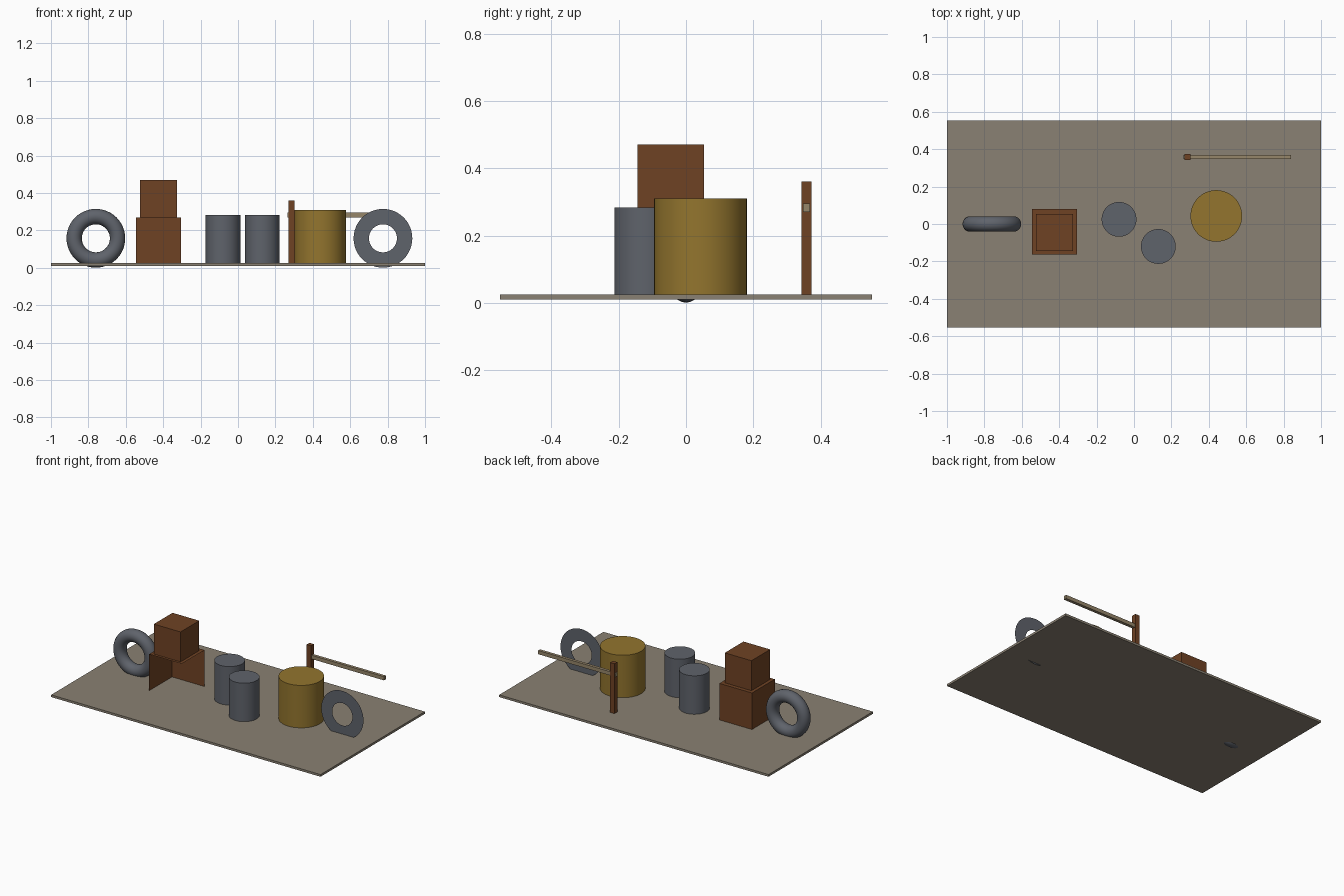
import bpy, bmesh, math
from mathutils import Matrix

if "Cube" in bpy.data.objects:
    bpy.data.objects.remove(bpy.data.objects["Cube"])


def material(name, rgb):
    m = bpy.data.materials.new(name)
    lin = [((c / 255 + 0.055) / 1.055) ** 2.4 for c in rgb]
    m.diffuse_color = (*lin, 1)
    m.use_nodes = True
    m.node_tree.nodes["Principled BSDF"].inputs["Base Color"].default_value = m.diffuse_color
    return m


STONE = material("stone tan", (138, 129, 115))
RUST = material("rust brown", (111, 66, 36))
STEEL = material("steel grey", (95, 99, 107))
GOLD = material("mustard", (147, 117, 46))
WOOD = material("pale wood", (150, 134, 106))


def finish(name, bm, mat, smooth=False):
    me = bpy.data.meshes.new(name)
    bm.to_mesh(me)
    bm.free()
    me.materials.append(mat)
    ob = bpy.data.objects.new(name, me)
    bpy.context.collection.objects.link(ob)
    if smooth:
        bpy.ops.object.select_all(action='DESELECT')
        bpy.context.view_layer.objects.active = ob
        ob.select_set(True)
        bpy.ops.object.shade_smooth_by_angle(angle=math.radians(40))
    return ob


def box(name, lo, hi, mat, open_sides=()):
    """Box between two corners; faces facing open_sides are left out."""
    bm = bmesh.new()
    size = [h - l for l, h in zip(lo, hi)]
    mid = [(l + h) / 2 for l, h in zip(lo, hi)]
    bmesh.ops.create_cube(bm, size=1, matrix=Matrix.Translation(mid) @ Matrix.Diagonal((*size, 1)))
    bm.normal_update()
    gone = [f for f in bm.faces
            if any(sum(a * b for a, b in zip(f.normal, d)) > 0.9 for d in open_sides)]
    bmesh.ops.delete(bm, geom=gone, context='FACES')
    return finish(name, bm, mat)


def drum(name, x, y, r, top, mat):
    bm = bmesh.new()
    bmesh.ops.create_cone(bm, cap_ends=True, segments=48, radius1=r, radius2=r, depth=top - FLOOR,
                          matrix=Matrix.Translation((x, y, (top + FLOOR) / 2)))
    return finish(name, bm, mat, True)


FLOOR = 0.025

# Base slab
box("base_slab", (-1, -0.553, 0.01), (1, 0.553, FLOOR), STONE)

# Stacked crates: the lower one is an open shell at front, right and bottom
box("lower_crate", (-0.546, -0.162, FLOOR), (-0.304, 0.08, 0.27), RUST,
    [(0, -1, 0), (1, 0, 0), (0, 0, -1)])
box("upper_crate", (-0.524, -0.144, 0.27), (-0.326, 0.054, 0.471), RUST)

# Drums
drum("grey_drum_back", -0.08, 0.025, 0.093, 0.283, STEEL)
drum("grey_drum_front", 0.13, -0.12, 0.093, 0.283, STEEL)
drum("mustard_drum", 0.44, 0.043, 0.138, 0.31, GOLD)

# Barrier post and arm
box("barrier_post", (0.27, 0.343, FLOOR), (0.302, 0.373, 0.36), RUST)
box("barrier_arm", (0.265, 0.348, 0.27), (0.84, 0.368, 0.295), WOOD)

# Standing tyre on the left
bpy.ops.mesh.primitive_torus_add(major_segments=48, minor_segments=20, major_radius=0.116,
                                 minor_radius=0.041, location=(-0.76, 0, 0.158),
                                 rotation=(math.pi / 2, 0, 0))
tyre = bpy.context.object
tyre.name = "tyre"
tyre.data.materials.append(STEEL)
bpy.ops.object.shade_smooth()

# Flat ring standing on the right
bm = bmesh.new()
N = 48
rings = [[bm.verts.new((0.775 + r * math.cos(2 * math.pi * i / N), 0,
                        0.158 + r * math.sin(2 * math.pi * i / N))) for i in range(N)]
         for r in (0.075, 0.157)]
for i in range(N):
    j = (i + 1) % N
    bm.faces.new((rings[0][i], rings[1][i], rings[1][j], rings[0][j]))
finish("flat_ring", bm, STEEL)
